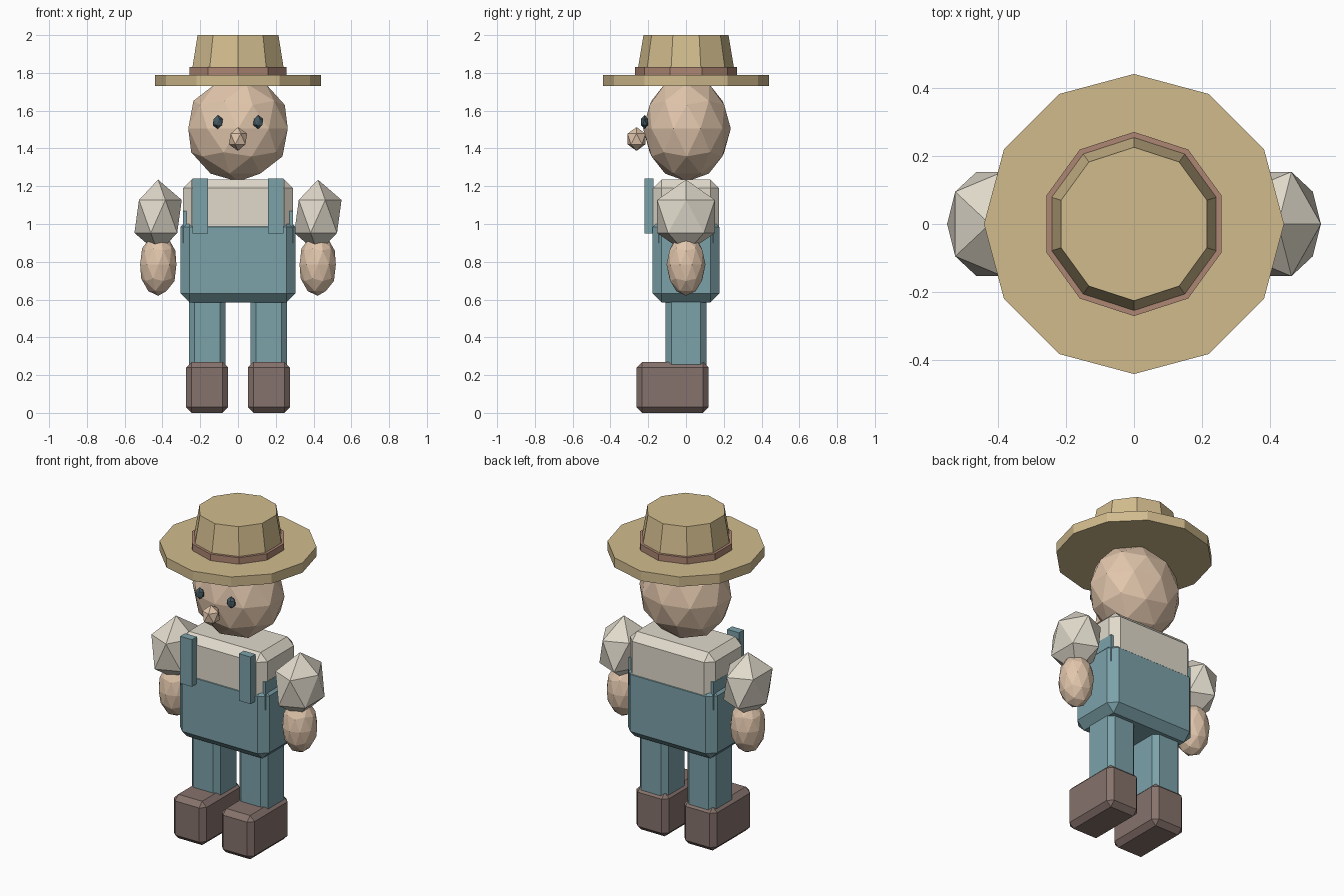
import bpy

if "Cube" in bpy.data.objects:
    bpy.data.objects.remove(bpy.data.objects["Cube"])


def material(name, r, g, b):
    m = bpy.data.materials.new(name)
    m.diffuse_color = (r, g, b, 1)
    m.use_nodes = True
    m.node_tree.nodes["Principled BSDF"].inputs["Base Color"].default_value = m.diffuse_color
    return m


STRAW = material("straw", 0.64, 0.50, 0.27)
BAND = material("band_brown", 0.42, 0.24, 0.17)
SKIN = material("skin", 0.75, 0.56, 0.41)
CREAM = material("cream", 0.75, 0.70, 0.60)
DENIM = material("denim", 0.20, 0.36, 0.40)
LEATHER = material("leather", 0.24, 0.17, 0.15)
DARK = material("dark", 0.06, 0.10, 0.12)


def finish(name, mat):
    ob = bpy.context.object
    ob.name = name
    ob.data.materials.append(mat)
    return ob


def box(name, mat, x, y, z, bevel=0.0):
    """Box from (min, max) ranges, with an optional flat chamfer."""
    bpy.ops.mesh.primitive_cube_add(size=1, location=[(a + b) / 2 for a, b in (x, y, z)])
    ob = finish(name, mat)
    ob.scale = [b - a for a, b in (x, y, z)]
    bpy.ops.object.transform_apply(location=False, rotation=False, scale=True)
    if bevel:
        mod = ob.modifiers.new("chamfer", 'BEVEL')
        mod.width = bevel
        mod.segments = 1
    return ob


def ball(name, mat, loc, radii, sub):
    bpy.ops.mesh.primitive_ico_sphere_add(subdivisions=sub, radius=1, location=loc)
    finish(name, mat).scale = radii


def drum(name, mat, sides, r1, r2, z1, z2):
    bpy.ops.mesh.primitive_cone_add(vertices=sides, radius1=r1, radius2=r2,
                                    depth=z2 - z1, location=(0, 0, (z1 + z2) / 2))
    finish(name, mat)


# Hat
drum("hat_brim", STRAW, 12, 0.44, 0.44, 1.73, 1.79)
drum("hat_band", BAND, 10, 0.27, 0.27, 1.785, 1.83)
drum("hat_crown", STRAW, 10, 0.262, 0.225, 1.78, 2.0)

# Head and nose
ball("head", SKIN, (0, 0.005, 1.505), (0.277, 0.232, 0.28), 2)
ball("nose", SKIN, (0, -0.262, 1.45), (0.054, 0.056, 0.063), 1)

# Torso: shirt, trousers and the bib block that shows at the corners
box("shirt", CREAM, (-0.29, 0.29), (-0.174, 0.174), (0.70, 1.235), 0.045)
trousers = box("overalls", DENIM, (-0.305, 0.305), (-0.177, 0.177), (0.585, 1.032), 0.048)
box("bib_block", DENIM, (-0.291, 0.291), (-0.146, 0.146), (0.90, 1.07))

# Paired parts
for s, side in ((-1, "left"), (1, "right")):
    def span(a, b):
        return tuple(sorted((s * a, s * b)))

    ball(side + "_eye", DARK, (s * 0.107, -0.219, 1.54), (0.03, 0.022, 0.037), 1)
    box(side + "_strap", DENIM, span(0.16, 0.24), (-0.22, -0.172), (0.95, 1.24))
    ball(side + "_sleeve", CREAM, (s * 0.423, 0, 1.04), (0.14, 0.18, 0.195), 1)
    ball(side + "_hand", SKIN, (s * 0.422, 0, 0.785), (0.101, 0.103, 0.165), 2)
    box(side + "_leg", DENIM, span(0.065, 0.26), (-0.108, 0.108), (0.22, 0.66), 0.03)
    box(side + "_shoe", LEATHER, span(0.052, 0.275), (-0.262, 0.12), (0, 0.27), 0.03)
